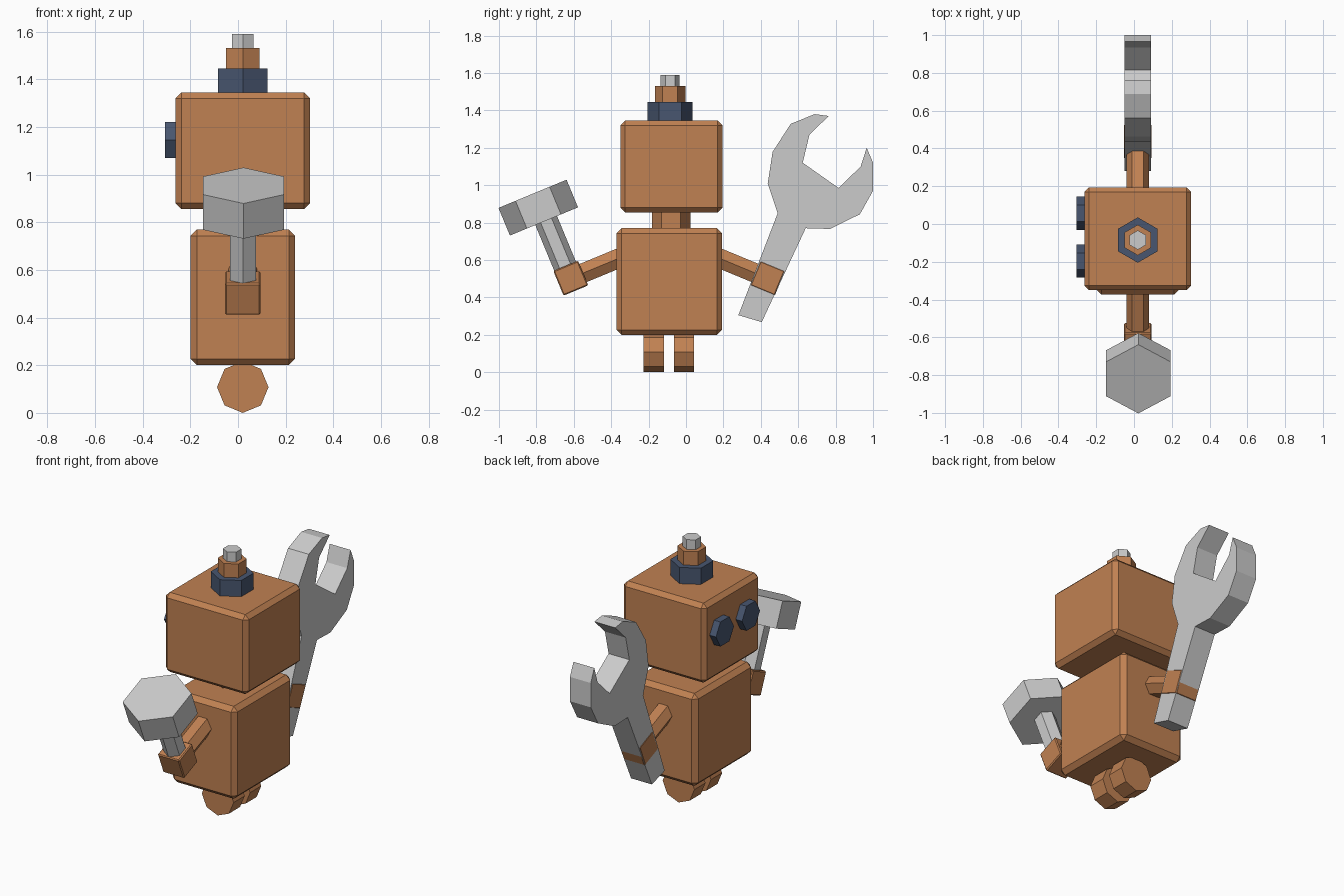
import bpy, bmesh
from math import sin, cos, pi, radians
from mathutils import Matrix, Euler, Vector

if "Cube" in bpy.data.objects:
    bpy.data.objects.remove(bpy.data.objects["Cube"])

CX, CY, TILT = 0.02, -0.085, 22.5


def material(name, rgb):
    m = bpy.data.materials.new(name)
    m.diffuse_color = (*rgb, 1)
    m.use_nodes = True
    m.node_tree.nodes["Principled BSDF"].inputs["Base Color"].default_value = m.diffuse_color
    return m


COPPER = material("copper", (0.53, 0.22, 0.085))
NAVY = material("navy", (0.065, 0.093, 0.16))


def finish(name, bm, loc, rot, mat):
    bmesh.ops.recalc_face_normals(bm, faces=bm.faces)
    me = bpy.data.meshes.new(name)
    bm.to_mesh(me)
    bm.free()
    ob = bpy.data.objects.new(name, me)
    ob.location = loc
    ob.rotation_euler = [radians(a) for a in rot]
    if mat:
        me.materials.append(mat)
    bpy.context.collection.objects.link(ob)
    return ob


def prism(name, pts, depth, loc, rot=(0, 0, 0), mat=None):
    """Extrude a 2D outline along local z, centred on loc."""
    bm = bmesh.new()
    face = bm.faces.new([bm.verts.new((x, y, -depth / 2)) for x, y in pts])
    ext = bmesh.ops.extrude_face_region(bm, geom=[face])
    top = [v for v in ext["geom"] if isinstance(v, bmesh.types.BMVert)]
    bmesh.ops.translate(bm, verts=top, vec=(0, 0, depth))
    return finish(name, bm, loc, rot, mat)


def ngon(n, r, start=90):
    return [(r * cos(radians(start) + 2 * pi * i / n),
             r * sin(radians(start) + 2 * pi * i / n)) for i in range(n)]


def box(name, size, loc, bevel, rot=(0, 0, 0), mat=COPPER):
    bm = bmesh.new()
    bmesh.ops.create_cube(bm, size=1)
    bmesh.ops.scale(bm, vec=size, verts=bm.verts)
    ob = finish(name, bm, loc, rot, mat)
    mod = ob.modifiers.new("bevel", "BEVEL")
    mod.width, mod.segments = bevel, 1
    return ob


# Torso, neck and head
box("torso", (0.44, 0.565, 0.57), (CX, -0.09, 0.485), 0.027)
prism("neck", ngon(6, 0.103), 0.2, (CX, CY + 0.005, 0.81), mat=COPPER)
box("head", (0.565, 0.545, 0.49), (CX, -0.078, 1.1), 0.025)

# Stacked hexagonal bolt on the head
for name, r, z0, z1, mat in (("bolt_base", 0.12, 1.33, 1.445, NAVY),
                             ("bolt_collar", 0.081, 1.44, 1.53, COPPER),
                             ("bolt_tip", 0.051, 1.52, 1.59, None)):
    prism(name, ngon(6, r), z1 - z0, (CX, CY, (z0 + z1) / 2), mat=mat)

# Eyes on the -x face
for side, y in (("left", 0.057), ("right", -0.197)):
    prism("eye_" + side, ngon(6, 0.0875), 0.065, (-0.273, y, 1.145), (0, 90, 0), NAVY)

# Octagonal feet
for side, y in (("left", -0.01), ("right", -0.172)):
    prism("foot_" + side, ngon(8, 0.108), 0.108, (CX, y, 0.108), (90, 0, 0), COPPER)

# Arms and hands, mirrored about the torso
for side, s in (("hammer", -1), ("wrench", 1)):
    hand = Vector((CX, -0.09 + s * 0.526, 0.503))
    along = Vector((0, -s * cos(radians(TILT)), sin(radians(TILT))))
    prism("arm_" + side, ngon(6, 0.06, 0), 0.36, hand + along * 0.18,
          (90 - s * TILT, 0, 0), COPPER)
    box("hand_" + side, (0.147, 0.143, 0.143), hand, 0.006, (-s * TILT, 0, 0))

# Hammer, tilted with its hand
up = Vector((0, -sin(radians(TILT)), cos(radians(TILT))))
grip = Vector((CX, -0.62, 0.503))
prism("hammer_handle", ngon(6, 0.063), 0.33, grip + up * 0.185, (TILT, 0, 0))
prism("hammer_head", ngon(6, 0.197), 0.16, (CX + 0.003, -0.79, 0.88), (TILT, 0, 0))

# Open-jaw wrench, outline in the y-z plane
outline = [(0.28, 0.305), (0.405, 0.268), (0.64, 0.77), (0.77, 0.766), (0.93, 0.845),
           (1.0, 0.97), (1.0, 1.12), (0.966, 1.2), (0.934, 1.10), (0.816, 0.985),
           (0.624, 1.12), (0.66, 1.27), (0.763, 1.37), (0.688, 1.38), (0.56, 1.328),
           (0.463, 1.178), (0.437, 1.01), (0.49, 0.85)]
prism("wrench", outline, 0.142, (CX, 0, 0), (90, 0, 90))
